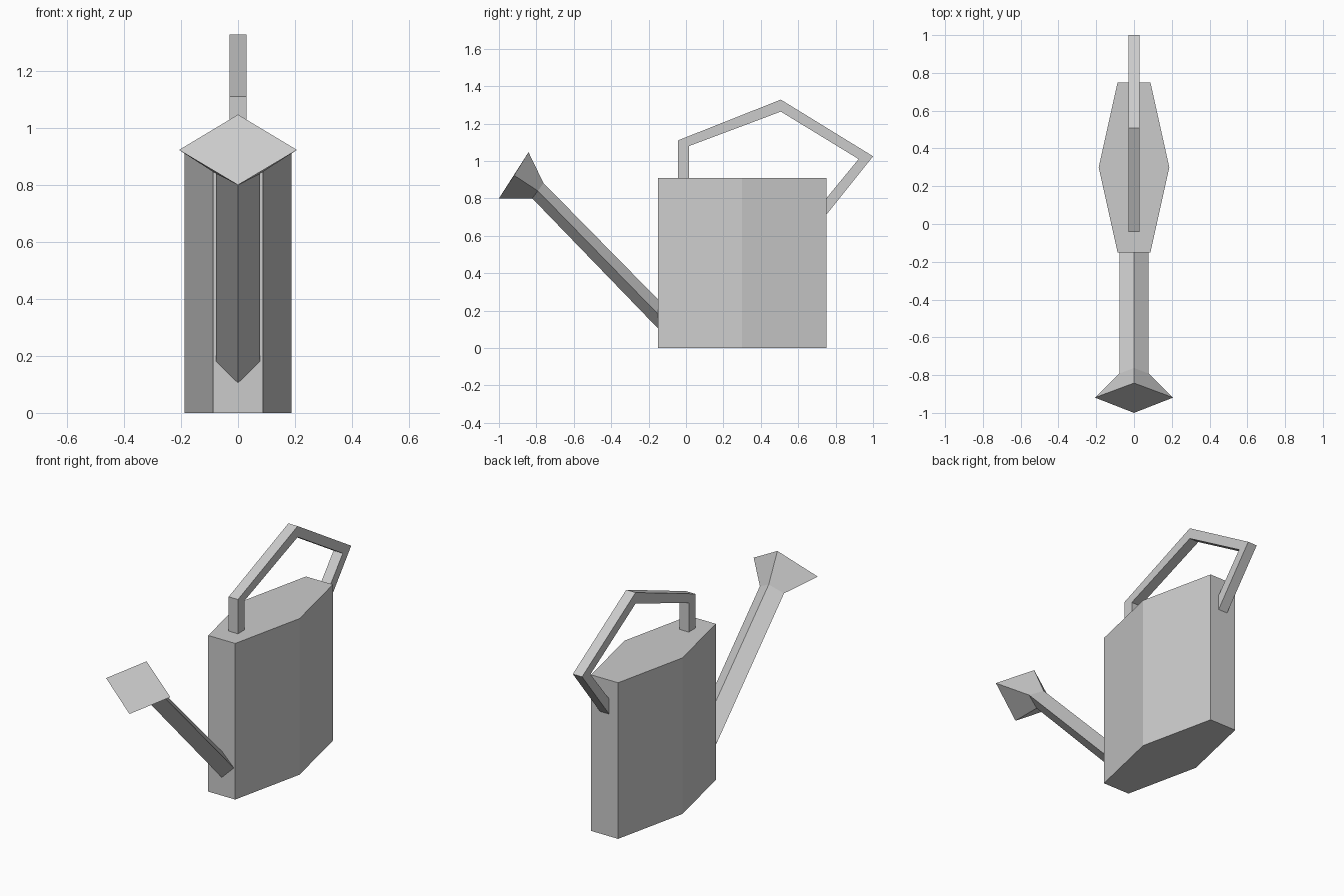
import bpy
import bmesh

if "Cube" in bpy.data.objects:
    bpy.data.objects.remove(bpy.data.objects["Cube"])


def loft(name, rings):
    """Skin a list of matching point rings and cap both ends."""
    bm = bmesh.new()
    loops = [[bm.verts.new(p) for p in ring] for ring in rings]
    n = len(loops[0])
    for a, b in zip(loops, loops[1:]):
        for i in range(n):
            j = (i + 1) % n
            bm.faces.new((a[i], a[j], b[j], b[i]))
    bm.faces.new(loops[0][::-1])
    bm.faces.new(loops[-1])
    bmesh.ops.recalc_face_normals(bm, faces=bm.faces)
    mesh = bpy.data.meshes.new(name)
    bm.to_mesh(mesh)
    bm.free()
    obj = bpy.data.objects.new(name, mesh)
    bpy.context.collection.objects.link(obj)
    return obj


def diamond(half_width, bottom, side, top):
    """Four-point ring from (y, z) positions of bottom, side and top corners."""
    return [(0, *bottom), (half_width, *side), (0, *top), (-half_width, *side)]


def strap(half_width, outer, inner):
    """Rectangular section spanning an outer and an inner (y, z) point."""
    return [(-half_width, *outer), (half_width, *outer),
            (half_width, *inner), (-half_width, *inner)]


# Water tank: six-sided prism
half = [(0.087, -0.15), (0.187, 0.30), (0.087, 0.75)]
outline = half + [(-x, y) for x, y in reversed(half)]
loft("tank", [[(x, y, z) for x, y in outline] for z in (0, 0.91)])

# Spout tube and flared sprinkler head share the neck ring
neck = diamond(0.078, (-0.822, 0.80), (-0.792, 0.84), (-0.762, 0.882))
loft("spout", [diamond(0.078, (-0.15, 0.105), (-0.15, 0.182), (-0.15, 0.26)), neck])
loft("sprinkler_head",
     [neck, diamond(0.207, (-1.0, 0.80), (-0.919, 0.923), (-0.842, 1.047))])

# Bent handle: outer and inner corner at each bend
bends = [((-0.043, 0.91), (0.017, 0.91)),
         ((-0.043, 1.11), (0.017, 1.08)),
         ((0.507, 1.328), (0.507, 1.264)),
         ((1.0, 1.025), (0.923, 1.01)),
         ((0.75, 0.712), (0.75, 0.80))]
loft("handle", [strap(0.03, o, i) for o, i in bends])
